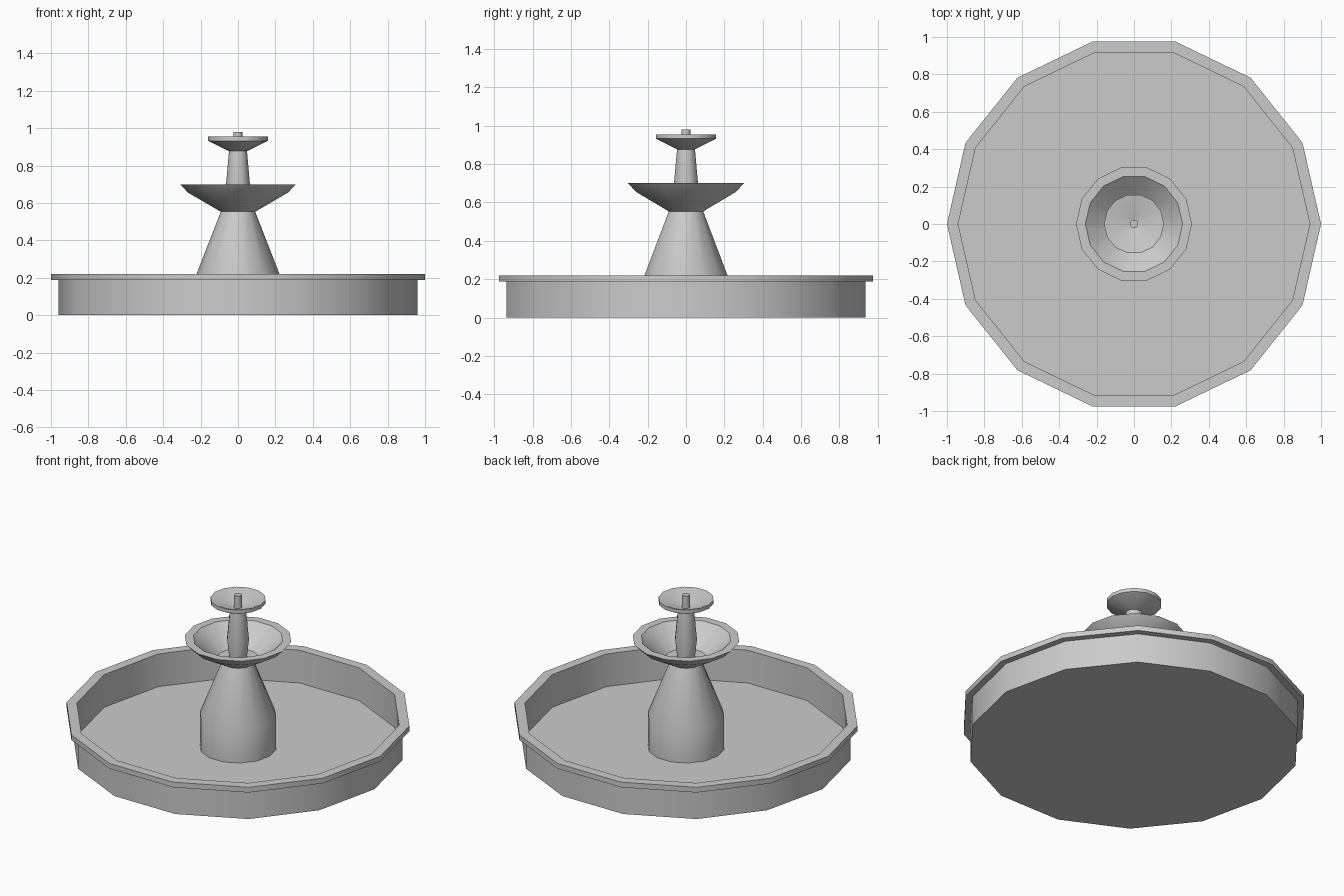
import bpy, bmesh
from math import cos, sin, tau

if "Cube" in bpy.data.objects:
    bpy.data.objects.remove(bpy.data.objects["Cube"])

SIDES = 14


def lathe(name, profile, closed=False, smooth_bands=()):
    """Spin an (r, z) profile round the z axis; r = 0 gives a pole."""
    bm = bmesh.new()
    rings = []
    for r, z in profile:
        if r == 0:
            rings.append([bm.verts.new((0, 0, z))] * SIDES)
        else:
            rings.append([bm.verts.new((r * cos(tau * i / SIDES), r * sin(tau * i / SIDES), z))
                          for i in range(SIDES)])
    pairs = list(zip(rings, rings[1:]))
    if closed:
        pairs.append((rings[-1], rings[0]))
    for band, (a, b) in enumerate(pairs):
        for i in range(SIDES):
            j = (i + 1) % SIDES
            face = bm.faces.new(list(dict.fromkeys((a[i], a[j], b[j], b[i]))))
            face.smooth = band in smooth_bands
    bmesh.ops.recalc_face_normals(bm, faces=bm.faces)
    mesh = bpy.data.meshes.new(name)
    bm.to_mesh(mesh)
    bm.free()
    obj = bpy.data.objects.new(name, mesh)
    bpy.context.collection.objects.link(obj)
    # keep the hard corners of the smooth bands
    mesh.set_sharp_from_angle(angle=0.52)
    return obj


# wide pool with an overhanging rim
lathe("basin", [(0, 0), (0.96, 0), (0.96, 0.187), (1, 0.187), (1, 0.22),
                (0.94, 0.22), (0.94, 0.012), (0, 0.012)], smooth_bands=(1,))

# straight plinth tapering into a cone
lathe("pedestal", [(0, 0.006), (0.222, 0.006), (0.222, 0.22), (0.092, 0.553), (0, 0.553)])

# middle bowl
lathe("middle_bowl", [(0, 0.553), (0.092, 0.553), (0.267, 0.655), (0.31, 0.70),
                      (0.26, 0.70), (0.12, 0.58), (0, 0.58)])

# slim column between the bowls
lathe("upper_column", [(0, 0.57), (0.05, 0.57), (0.064, 0.70), (0.048, 0.877), (0, 0.877)])

# small top bowl
lathe("top_bowl", [(0, 0.877), (0.048, 0.877), (0.16, 0.932), (0.16, 0.955),
                   (0.15, 0.955), (0.03, 0.90), (0, 0.90)])

# water spout
lathe("spout", [(0, 0.89), (0.023, 0.89), (0.023, 0.98), (0, 0.98)])
